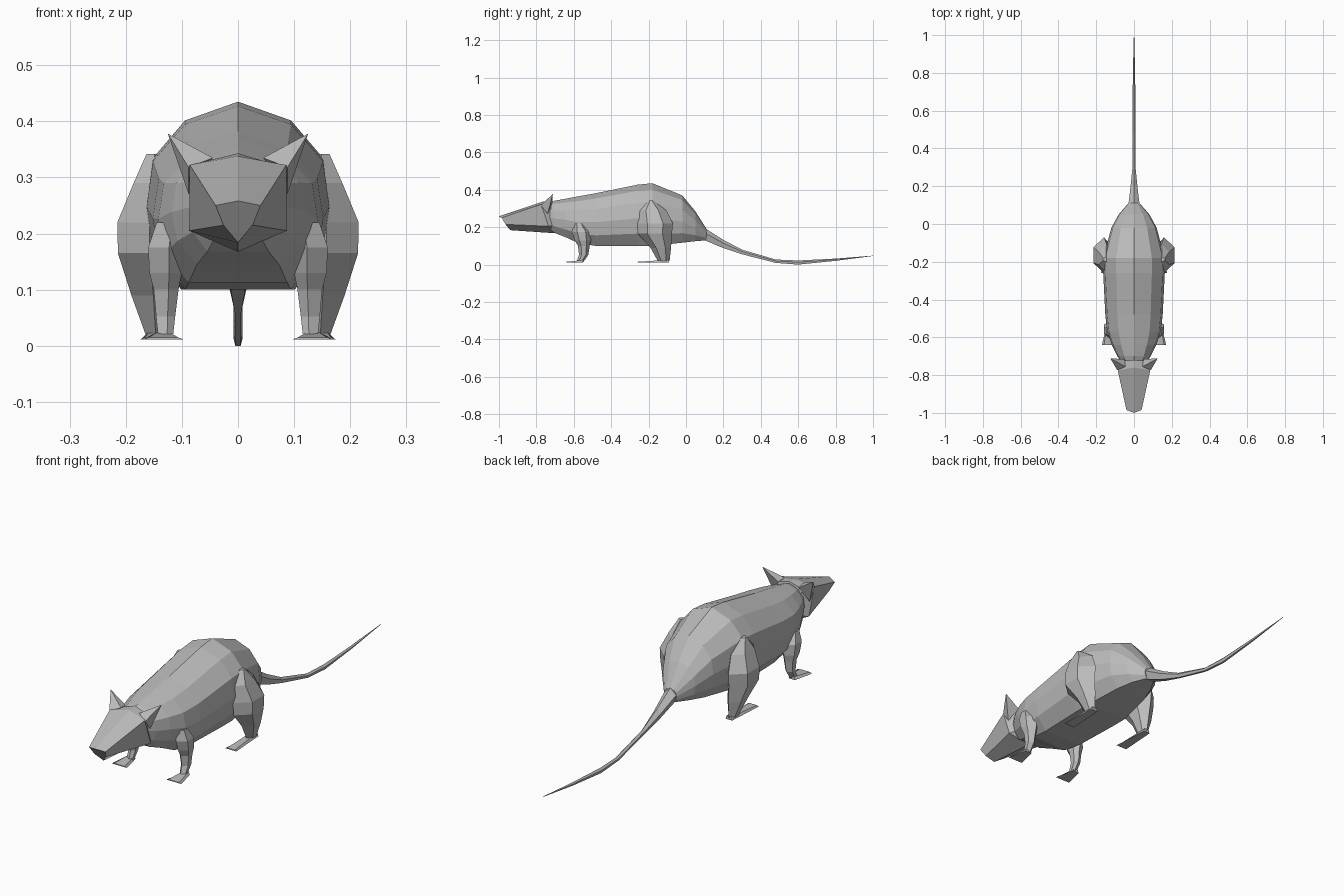
import bpy, bmesh

if "Cube" in bpy.data.objects:
    bpy.data.objects.remove(bpy.data.objects["Cube"])

fur = bpy.data.materials.new("grey fur")
fur.diffuse_color = (0.5, 0.5, 0.5, 1)
fur.use_nodes = True
fur.node_tree.nodes["Principled BSDF"].inputs["Base Color"].default_value = fur.diffuse_color


def finish(bm, name):
    bmesh.ops.recalc_face_normals(bm, faces=bm.faces)
    mesh = bpy.data.meshes.new(name)
    bm.to_mesh(mesh)
    bm.free()
    mesh.materials.append(fur)
    ob = bpy.data.objects.new(name, mesh)
    bpy.context.collection.objects.link(ob)
    return ob


def loft(name, rings):
    """Skin equal-length closed rings and cap both ends."""
    bm = bmesh.new()
    rows = [[bm.verts.new(p) for p in ring] for ring in rings]
    n = len(rows[0])
    for a, b in zip(rows, rows[1:]):
        for i in range(n):
            j = (i + 1) % n
            bm.faces.new((a[i], a[j], b[j], b[i]))
    bm.faces.new(rows[0])
    bm.faces.new(rows[-1])
    return finish(bm, name)


def pair(ob):
    """Mirror a left-right part across x = 0."""
    ob.modifiers.new("Mirror", 'MIRROR').use_mirror_merge = False


def section(y, top, bottom, w, profile):
    """Symmetric upright cross-section from a half profile of (x, z) fractions."""
    half = [(x * w, y, bottom + z * (top - bottom)) for x, z in profile]
    return half + [(-x, y, z) for x, y, z in reversed(half) if x > 0]


# Body: arched back, flat belly  (y, top, bottom, half width)
BODY = [(0, 1), (.58, .90), (.93, .70), (1, .45), (.92, .2), (.62, 0)]
body = [(-.745, .325, .20, .06), (-.70, .342, .168, .088), (-.64, .353, .145, .118),
        (-.57, .366, .112, .142), (-.48, .382, .10, .152), (-.26, .427, .10, .163),
        (-.18, .435, .10, .163), (-.02, .37, .117, .12), (.05, .285, .125, .082),
        (.11, .19, .13, .03)]
loft("body", [section(*r, BODY) for r in body])

# Tail: thin taper that sweeps along the ground
TAIL = [(0, 1), (1, .6), (.6, 0)]
tail = [(.10, .195, .13, .03), (.20, .132, .088, .018), (.30, .08, .055, .008),
        (.48, .027, .009, .008), (.60, .022, 0, .008), (.80, .032, .02, .006),
        (1.0, .048, .046, .001)]
loft("tail", [section(*r, TAIL) for r in tail])


# Head: wedge with a slanted nose
def head_ring(pts):
    return pts + [(-x, y, z) for x, y, z in reversed(pts) if x > 0]


loft("head", [head_ring(r) for r in (
    [(0, -1.0, .258), (.04, -.985, .25), (.026, -.965, .215), (0, -.94, .184)],
    [(0, -.76, .338), (.086, -.775, .322), (.087, -.735, .205), (0, -.705, .168)],
    [(0, -.72, .343), (.06, -.725, .325), (.06, -.70, .215), (0, -.69, .18)])])

# Ears: pointed, flaring outward
bm = bmesh.new()
base = [bm.verts.new(p) for p in ((.045, -.755, .335), (.088, -.775, .318),
                                  (.088, -.74, .27), (.05, -.715, .33))]
tip = bm.verts.new((.125, -.712, .378))
for i in range(4):
    bm.faces.new((base[i], base[(i + 1) % 4], tip))
bm.faces.new(base)
pair(finish(bm, "ear"))


def limb(name, levels):
    """Loft a leg from (z, front y, back y, inner x, outer x) levels, six-sided."""
    rings = []
    for z, f, b, i, o in levels:
        m, d = (f + b) / 2, (b - f) * .22
        rings.append([(i * .6 + o * .4, f, z), (o, m - d, z), (o, m + d, z),
                      (i * .6 + o * .4, b, z), (i, m + d, z), (i, m - d, z)])
    pair(loft(name, rings))


def foot(name, x, y0, y1, w_toe, w_heel, z0, z1):
    """Flat wedge that widens to the toes."""
    def ring(y, w, top):
        return [(x - w, y, z0), (x + w, y, z0), (x + w * .7, y, top), (x - w * .7, y, top)]
    pair(loft(name, [ring(y0, w_toe, z0 + .004), ring(y1, w_heel, z1)]))


# Front legs
limb("front_leg", [(.22, -.60, -.545, .10, .145), (.175, -.61, -.508, .098, .16),
                   (.13, -.595, -.508, .10, .158), (.10, -.578, -.515, .106, .15),
                   (.052, -.572, -.522, .112, .146), (.015, -.585, -.548, .116, .142)])
foot("front_foot", .133, -.64, -.55, .037, .016, .011, .024)

# Hind legs: broad thigh narrowing to the heel
limb("hind_leg", [(.342, -.20, -.175, .14, .163), (.29, -.257, -.105, .12, .186),
                  (.22, -.26, -.07, .12, .215), (.165, -.257, -.075, .12, .214),
                  (.09, -.19, -.08, .125, .19), (.018, -.15, -.088, .135, .164)])
foot("hind_foot", .147, -.26, -.09, .027, .016, .011, .026)
